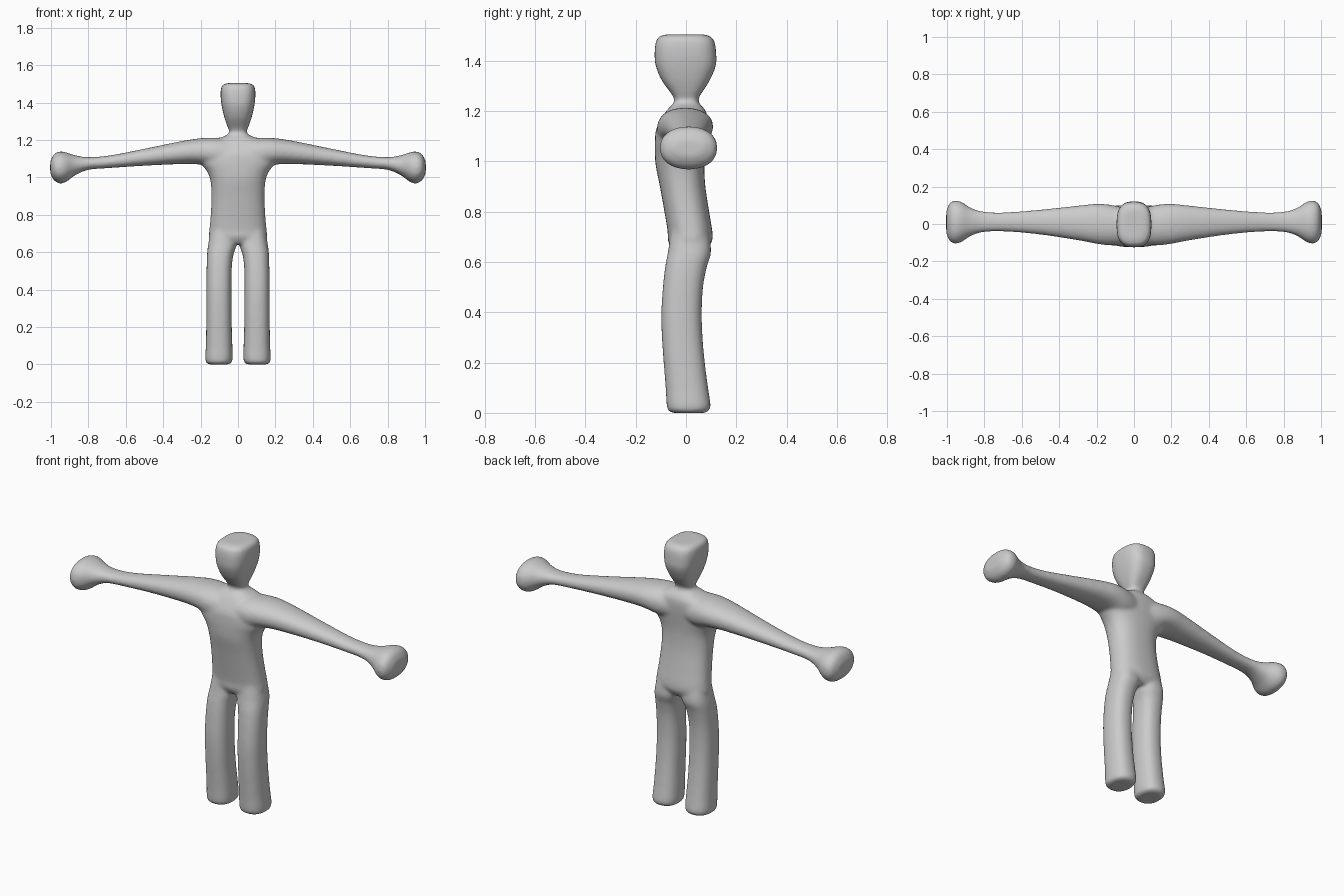
import bpy, bmesh, math
from mathutils import Vector


def spline(keys, steps=5):
    """Catmull-Rom refinement of a list of section rows."""
    rows = [Vector(k) for k in keys]
    out = []
    for i in range(len(rows) - 1):
        p0, p1, p2 = rows[max(i - 1, 0)], rows[i], rows[i + 1]
        p3 = rows[min(i + 2, len(rows) - 1)]
        for s in range(steps):
            t = s / steps
            out.append(0.5 * (2 * p1 + (p2 - p0) * t + (2 * p0 - 5 * p1 + 4 * p2 - p3) * t * t
                              + (3 * p1 - p0 - 3 * p2 + p3) * t ** 3))
    return out + [rows[-1]]


def loft(bm, keys, place, power=2.4, sides=32):
    """Closed tube through rounded sections: position, min/max across, min/max deep."""
    rings = []
    for p, a0, a1, b0, b1 in spline(keys):
        ring = []
        for k in range(sides):
            ang = 2 * math.pi * k / sides
            c, s = math.cos(ang), math.sin(ang)
            a = (a0 + a1) / 2 + (a1 - a0) / 2 * math.copysign(abs(c) ** (2 / power), c)
            b = (b0 + b1) / 2 + (b1 - b0) / 2 * math.copysign(abs(s) ** (2 / power), s)
            ring.append(bm.verts.new(place(p, a, b)))
        rings.append(ring)
    for r, q in zip(rings, rings[1:]):
        for k in range(sides):
            n = (k + 1) % sides
            bm.faces.new((r[k], r[n], q[n], q[k]))
    bm.faces.new(rings[0])
    bm.faces.new(rings[-1])


def upright(p, a, b):
    return (a, b, p)


bm = bmesh.new()

# Torso, from hips to neck
torso = [(0.645, 0.12, -0.05, 0.08), (0.68, 0.154, -0.071, 0.103), (0.72, 0.153, -0.073, 0.105),
         (0.80, 0.146, -0.086, 0.092), (0.90, 0.142, -0.104, 0.077), (0.98, 0.147, -0.12, 0.073),
         (1.03, 0.165, -0.124, 0.075), (1.08, 0.20, -0.124, 0.08), (1.13, 0.20, -0.118, 0.085),
         (1.18, 0.17, -0.092, 0.085), (1.21, 0.10, -0.07, 0.072), (1.23, 0.055, -0.05, 0.052),
         (1.26, 0.045, -0.045, 0.05)]
loft(bm, [(z, -w, w, f, b) for z, w, f, b in torso], upright)

# Head, tapering to the chin
head = [(1.215, 0.045, -0.045, 0.045), (1.245, 0.046, -0.046, 0.047), (1.27, 0.056, -0.06, 0.062),
        (1.32, 0.073, -0.096, 0.094), (1.38, 0.087, -0.121, 0.119), (1.43, 0.093, -0.125, 0.12),
        (1.47, 0.092, -0.121, 0.115), (1.493, 0.084, -0.11, 0.102), (1.504, 0.06, -0.08, 0.075)]
loft(bm, [(z, -w, w, f, b) for z, w, f, b in head], upright, 2.8)

# Legs and arms, one of each per side
leg = [(0.0, 0.05, 0.155, -0.055, 0.075), (0.008, 0.035, 0.17, -0.07, 0.09),
       (0.03, 0.029, 0.175, -0.077, 0.098), (0.10, 0.03, 0.172, -0.081, 0.088),
       (0.20, 0.033, 0.17, -0.089, 0.075), (0.30, 0.034, 0.169, -0.096, 0.066),
       (0.40, 0.035, 0.169, -0.098, 0.063), (0.50, 0.034, 0.168, -0.092, 0.068),
       (0.58, 0.026, 0.166, -0.083, 0.083), (0.64, 0.008, 0.16, -0.072, 0.10),
       (0.72, 0.008, 0.145, -0.06, 0.09)]
arm = [(0.05, -0.11, 0.085, 1.05, 1.205), (0.12, -0.115, 0.102, 1.05, 1.212),
       (0.20, -0.106, 0.108, 1.068, 1.209), (0.30, -0.087, 0.098, 1.071, 1.194),
       (0.50, -0.057, 0.077, 1.062, 1.153), (0.68, -0.041, 0.063, 1.05, 1.118),
       (0.80, -0.043, 0.066, 1.04, 1.108), (0.87, -0.063, 0.086, 1.011, 1.118),
       (0.92, -0.095, 0.117, 0.975, 1.134), (0.955, -0.105, 0.125, 0.967, 1.138),
       (0.985, -0.092, 0.112, 0.985, 1.122), (1.004, -0.05, 0.07, 1.02, 1.085)]
for side in (-1, 1):
    loft(bm, leg, lambda p, a, b: (side * a, b, p))
    loft(bm, arm, lambda p, a, b: (side * p, a, b), 2.2)

bmesh.ops.recalc_face_normals(bm, faces=bm.faces)
mesh = bpy.data.meshes.new("body")
bm.to_mesh(mesh)
bm.free()
body = bpy.data.objects.new("body", mesh)
bpy.context.collection.objects.link(body)

# Fuse the parts into one skin and soften the joins
fuse = body.modifiers.new("fuse", 'REMESH')
fuse.mode = 'VOXEL'
fuse.voxel_size = 0.008
fuse.use_smooth_shade = True
soften = body.modifiers.new("soften", 'SMOOTH')
soften.factor = 0.5
soften.iterations = 14

grey = bpy.data.materials.new("plain grey")
grey.diffuse_color = (0.6, 0.6, 0.6, 1)
mesh.materials.append(grey)
